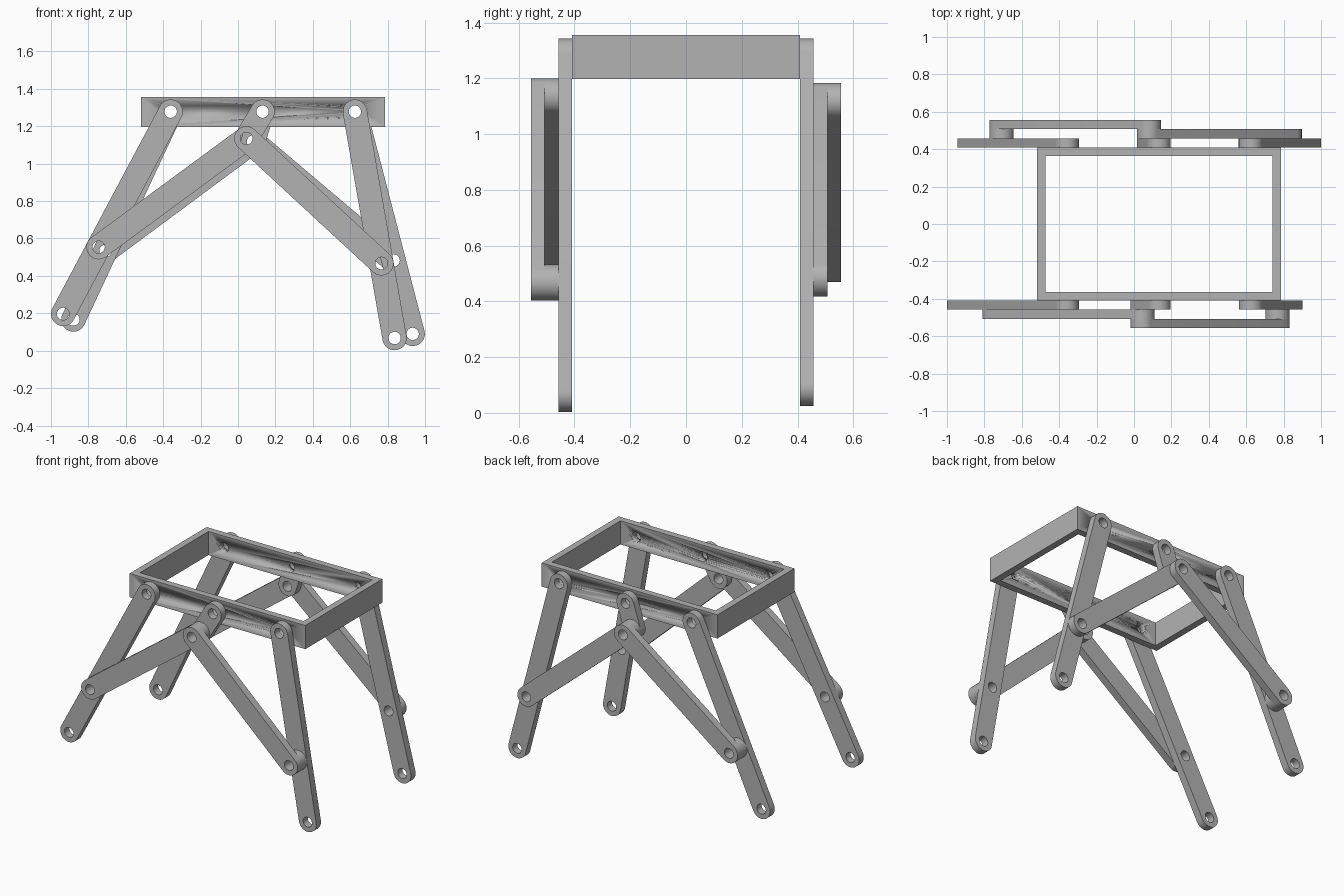
import bpy, bmesh
from math import atan2, cos, sin, pi
from mathutils import Vector

if "Cube" in bpy.data.objects:
    bpy.data.objects.remove(bpy.data.objects["Cube"])

grey = bpy.data.materials.new("plain grey")
grey.use_nodes = True
colour = (0.45, 0.45, 0.45, 1)
grey.diffuse_color = colour
grey.node_tree.nodes["Principled BSDF"].inputs["Base Color"].default_value = colour

BAR_R, HOLE_R, THICK = 0.065, 0.033, 0.0495
FACE = 0.408                      # outer side face of the frame
WALL = 0.045
AXLES = [Vector((x, 1.278)) for x in (-0.36, 0.131, 0.625)]
LINK_AT = 0.67                    # link joint along each leg


def arc(centre, radius, start, sweep, steps):
    return [(centre[0] + radius * cos(start + sweep * i / steps),
             centre[1] + radius * sin(start + sweep * i / steps))
            for i in range(steps + 1)]


def circle(centre, radius):
    return arc(centre, radius, 0, 2 * pi, 48)[:-1]


def plate(name, loops, thickness, location, upright=True):
    """Extrude closed outlines; inner outlines become holes."""
    curve = bpy.data.curves.new(name, 'CURVE')
    curve.dimensions, curve.fill_mode = '2D', 'BOTH'
    curve.extrude = thickness / 2
    for loop in loops:
        spline = curve.splines.new('POLY')
        spline.points.add(len(loop) - 1)
        for point, (x, y) in zip(spline.points, loop):
            point.co = (x, y, 0, 1)
        spline.use_cyclic_u = True
    obj = bpy.data.objects.new(name, curve)
    bpy.context.collection.objects.link(obj)
    obj.location = location
    if upright:
        obj.rotation_euler.x = pi / 2
    bpy.ops.object.select_all(action='DESELECT')
    obj.select_set(True)
    bpy.context.view_layer.objects.active = obj
    bpy.ops.object.convert(target='MESH')
    obj = bpy.context.object
    bm = bmesh.new()
    bm.from_mesh(obj.data)
    bmesh.ops.remove_doubles(bm, verts=bm.verts, dist=1e-5)
    bmesh.ops.recalc_face_normals(bm, faces=bm.faces)
    bm.to_mesh(obj.data)
    bm.free()
    obj.data.materials.clear()
    obj.data.materials.append(grey)
    bpy.ops.object.shade_smooth_by_angle()
    return obj


def layer_y(side, layer):
    return side * (FACE + THICK * (layer + 0.5))


def bar(name, a, b, side, layer, extra_holes=()):
    """Round-ended bar with a hole at each joint."""
    angle = atan2(b[1] - a[1], b[0] - a[0])
    outline = (arc(b, BAR_R, angle - pi / 2, pi, 24)
               + arc(a, BAR_R, angle + pi / 2, pi, 24))
    holes = [circle(p, HOLE_R) for p in (a, b, *extra_holes)]
    return plate(name, [outline] + holes, THICK, (0, layer_y(side, layer), 0))


def rectangle(x0, x1, y):
    return [(x0, -y), (x1, -y), (x1, y), (x0, y)]


# Body frame: rectangular ring with axle holes bored across it
x0, x1, z0, z1 = -0.519, 0.786, 1.197, 1.356
frame = plate("body_frame",
              [rectangle(x0, x1, FACE), rectangle(x0 + WALL, x1 - WALL, FACE - WALL)],
              z1 - z0, (0, 0, (z0 + z1) / 2), upright=False)
cutter = plate("axle_hole_cutter", [circle(p, HOLE_R) for p in AXLES], 2, (0, 0, 0))
cutter.hide_render = True
bore = frame.modifiers.new("axle holes", 'BOOLEAN')
bore.operation, bore.solver, bore.object = 'DIFFERENCE', 'EXACT', cutter
bpy.context.view_layer.objects.active = frame
bpy.ops.object.modifier_apply(modifier=bore.name)
bpy.data.objects.remove(cutter)

# Each side: right foot, left foot, crank pin, link layers, spacer end
SIDES = {
    "front": (-1, (-0.935, 0.197), (0.837, 0.068), (0.045, 1.135), 1, 2),
    "back": (1, (-0.88, 0.167), (0.934, 0.09), (0.08, 1.118), 2, 1),
}
for label, (side, foot_r, foot_l, pin, layer_r, layer_l) in SIDES.items():
    bar(f"{label}_crank", AXLES[1], Vector(pin), side, 0)
    for hand, axle, foot, layer in (("right", AXLES[0], foot_r, layer_r),
                                    ("left", AXLES[2], foot_l, layer_l)):
        joint = axle.lerp(Vector(foot), LINK_AT)
        bar(f"{label}_{hand}_leg", axle, Vector(foot), side, 0, [joint])
        bar(f"{label}_{hand}_link", joint, Vector(pin), side, layer)
        # Spacer fills the gap behind the outer link
        if layer == 2:
            plate(f"{label}_{hand}_spacer",
                  [circle(joint, BAR_R), circle(joint, HOLE_R)],
                  THICK, (0, layer_y(side, 1), 0))
